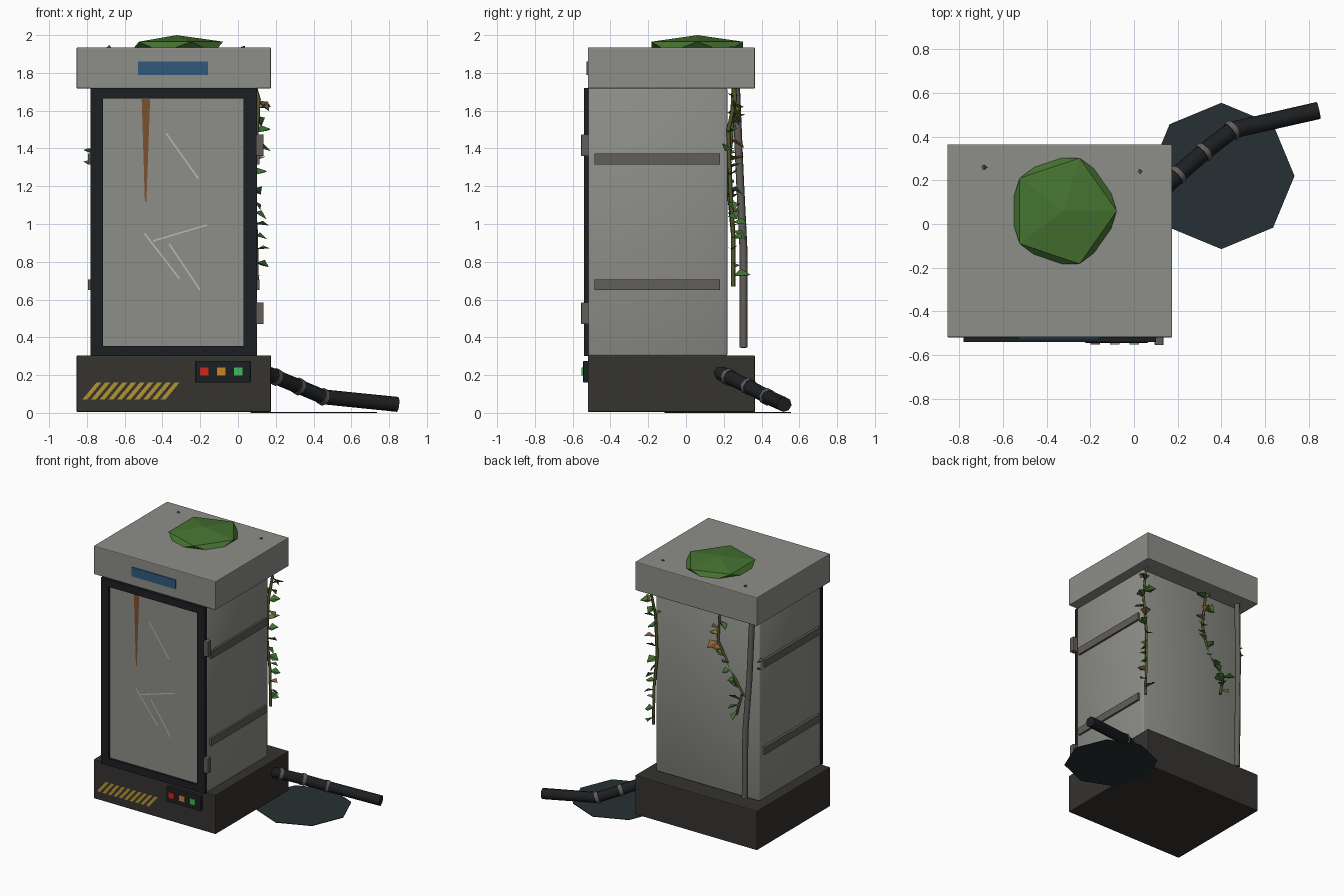
import bpy, bmesh, math, random
from mathutils import Vector, Matrix

if "Cube" in bpy.data.objects:
    bpy.data.objects.remove(bpy.data.objects["Cube"])

random.seed(4)
mats = {}

def finish(ob, name, col=None):
    ob.name = name
    if col:
        if col not in mats:
            mats[col] = bpy.data.materials.new("paint_%d" % len(mats))
            mats[col].diffuse_color = (*col, 1)
        ob.data.materials.append(mats[col])
    return ob

def mesh(name, verts, faces, col=None):
    me = bpy.data.meshes.new(name)
    me.from_pydata(verts, [], faces)
    ob = bpy.data.objects.new(name, me)
    bpy.context.collection.objects.link(ob)
    return finish(ob, name, col)

def box(name, x, y, z, col=None, bevel=0, smooth=False):
    c = [(a[0] + a[1]) / 2 for a in (x, y, z)]
    bpy.ops.mesh.primitive_cube_add(size=1, location=c)
    ob = bpy.context.object
    ob.scale = [a[1] - a[0] for a in (x, y, z)]
    bpy.ops.object.transform_apply(location=False, rotation=False)
    if bevel:
        m = ob.modifiers.new("bevel", 'BEVEL')
        m.width, m.segments = bevel, 2
    if smooth:
        bpy.ops.object.shade_smooth()
    return finish(ob, name, col)

def front_polys(name, polys, y, col):
    verts, faces = [], []
    for p in polys:
        faces.append(range(len(verts), len(verts) + len(p)))
        verts += [(x, y, z) for x, z in p]
    return mesh(name, verts, faces, col)

def tube(name, pts, r, col=None, res=2):
    cu = bpy.data.curves.new(name, 'CURVE')
    cu.dimensions, cu.bevel_depth, cu.bevel_resolution = '3D', r, res
    cu.use_fill_caps = True
    s = cu.splines.new('POLY')
    s.points.add(len(pts) - 1)
    for p, q in zip(s.points, pts):
        p.co = (*q, 1)
    ob = bpy.data.objects.new(name, cu)
    bpy.context.collection.objects.link(ob)
    return finish(ob, name, col)

DARK, BLACK = (0.035, 0.033, 0.03), (0.012, 0.014, 0.016)
METAL, YELLOW = (0.12, 0.11, 0.1), (0.45, 0.3, 0.03)
GREEN, BROWN, STEM = (0.05, 0.16, 0.03), (0.25, 0.13, 0.04), (0.09, 0.1, 0.03)
GREY = (0.27, 0.27, 0.25)

# Main cabinet
box("base", (-.855, .175), (-.52, .365), (.005, .305), DARK, .006)
box("cap", (-.855, .175), (-.52, .365), (1.717, 1.935), GREY, .006)
box("cabinet_body", (-.775, .1), (-.52, .22), (.3, 1.72), GREY, .012, True)

# Door frame, panel and hinges
for n, x, z in [("left", (-.78, -.715), (.3, 1.72)), ("right", (.03, .1), (.3, 1.72)),
                ("bottom", (-.715, .03), (.3, .355)), ("top", (-.715, .03), (1.665, 1.72))]:
    box("door_frame_" + n, x, (-.54, -.515), z, BLACK)
box("door_panel", (-.715, .03), (-.525, -.515), (.355, 1.665), GREY)
for z in (.47, 1.36):
    box("hinge", (.095, .135), (-.555, -.515), (z, z + .115), METAL, .004)

# Rust streak and scratches on the door
front_polys("rust_streak", [[(-.51, 1.663), (-.493, 1.12), (-.485, 1.12), (-.465, 1.663)]],
            -.528, (0.2, 0.08, 0.03))
polys = []
for a, b in [((-.38, 1.48), (-.21, 1.24)), ((-.45, .91), (-.165, .995)),
             ((-.495, .95), (-.31, .71)), ((-.365, .895), (-.2, .65))]:
    a, b = Vector(a), Vector(b)
    d = (b - a).normalized()
    n = Vector((-d.y, d.x)) * .004
    polys.append([a - n, b - n, b + n, a + n])
front_polys("scratches", polys, -.529, (0.5, 0.5, 0.48))

# Header plate, hazard stripes, control panel
box("header_plate", (-.53, -.16), (-.526, -.515), (1.79, 1.86), (0.03, 0.1, 0.2))
polys = []
for i in range(10):
    x = -.825 + i * .046
    polys.append([(x, .07), (x + .026, .07), (x + .101, .16), (x + .075, .16)])
front_polys("hazard_stripes", polys, -.524, YELLOW)
box("control_panel", (-.225, .065), (-.545, -.515), (.16, .275), BLACK, .005)
for x, n, c in [(-.2, "red", (.6, .02, .01)), (-.11, "orange", (.6, .22, .02)),
                (-.02, "green", (.05, .5, .1))]:
    box(n + "_button", (x, x + .044), (-.552, -.54), (.198, .24), c)

# Side straps
for x in ((.09, .115), (-.795, -.765)):
    for z in (.65, 1.315):
        box("side_strap", x, (-.485, .18), (z, z + .057), METAL)

# Rear drain pipe
tube("rear_pipe", [(-.745, .265, 1.72), (-.735, .285, 1.25), (-.715, .305, .85),
                   (-.71, .305, .345)], .021, METAL, 1)

# Hose with clamp rings
hose = [(.12, .15, .225), (.2, .225, .19), (.32, .33, .14), (.45, .43, .085), (.845, .52, .045)]
tube("hose", hose, .04, BLACK)
for i in (1, 2, 3):
    p = Vector(hose[i])
    d = (p - Vector(hose[i - 1])).normalized() * .012
    tube("hose_clamp", [p - d, p + d], .046, METAL)

# Puddle
bpy.ops.mesh.primitive_cylinder_add(vertices=8, radius=.335, depth=.004, location=(.4, .22, .002))
finish(bpy.context.object, "puddle", (0.02, 0.03, 0.033))

# Moss mound
bpy.ops.mesh.primitive_ico_sphere_add(subdivisions=1, radius=1, location=(-.325, .06, 1.937))
moss = finish(bpy.context.object, "moss_mound", (0.06, 0.17, 0.03))
moss.scale = (.275, .285, .063)

# Vines with folded leaves
def leaf(verts, faces, p, ang, size):
    tilt = random.uniform(-.9, .5)
    m = (Matrix.Translation(p) @ Matrix.Rotation(ang, 4, 'Z')
         @ Matrix.Rotation(-tilt, 4, 'Y') @ Matrix.Rotation(random.uniform(-.6, .6), 4, 'X'))
    k = len(verts)
    verts += [m @ (Vector(v) * size) for v in
              [(0, 0, 0), (.5, .42, .15), (1, 0, -.1), (.5, -.42, .15)]]
    faces += [(k, k + 2, k + 1), (k, k + 3, k + 2)]

vines = [[(.025, .24, 1.94), (.11, .26, 1.66), (.1, .225, 1.5), (.08, .235, 1.2),
          (.095, .25, .95), (.1, .25, .67)],
         [(-.69, .26, 1.94), (-.46, .25, 1.68), (-.44, .24, 1.45), (-.52, .21, 1.25),
          (-.64, .235, 1.1), (-.6, .25, .93)]]
for i, path in enumerate(vines):
    tube("vine_stem", path, .011, STEM, 0)
    sets = {GREEN: ([], []), BROWN: ([], [])}
    pts = [Vector(p) for p in path[1:]]
    for a, b in zip(pts, pts[1:]):
        for t in (.05, .3, .55, .8):
            out = random.uniform(-.5, 2.6) if i == 0 else random.uniform(.1, 3.0)
            leaf(*sets[BROWN if random.random() < .15 else GREEN], a.lerp(b, t),
                 out, random.uniform(.065, .095))
    if i == 1:
        for z in (1.31, 1.37):
            leaf(*sets[GREEN], Vector((-.765, .23, z)), 2.9, .06)
    for c, (v, f) in sets.items():
        if v:
            mesh("vine_leaves", v, f, c)

for m in bpy.data.materials:
    if m.users and not m.is_grease_pencil:
        m.use_nodes = True
        m.node_tree.nodes["Principled BSDF"].inputs["Base Color"].default_value = m.diffuse_color
